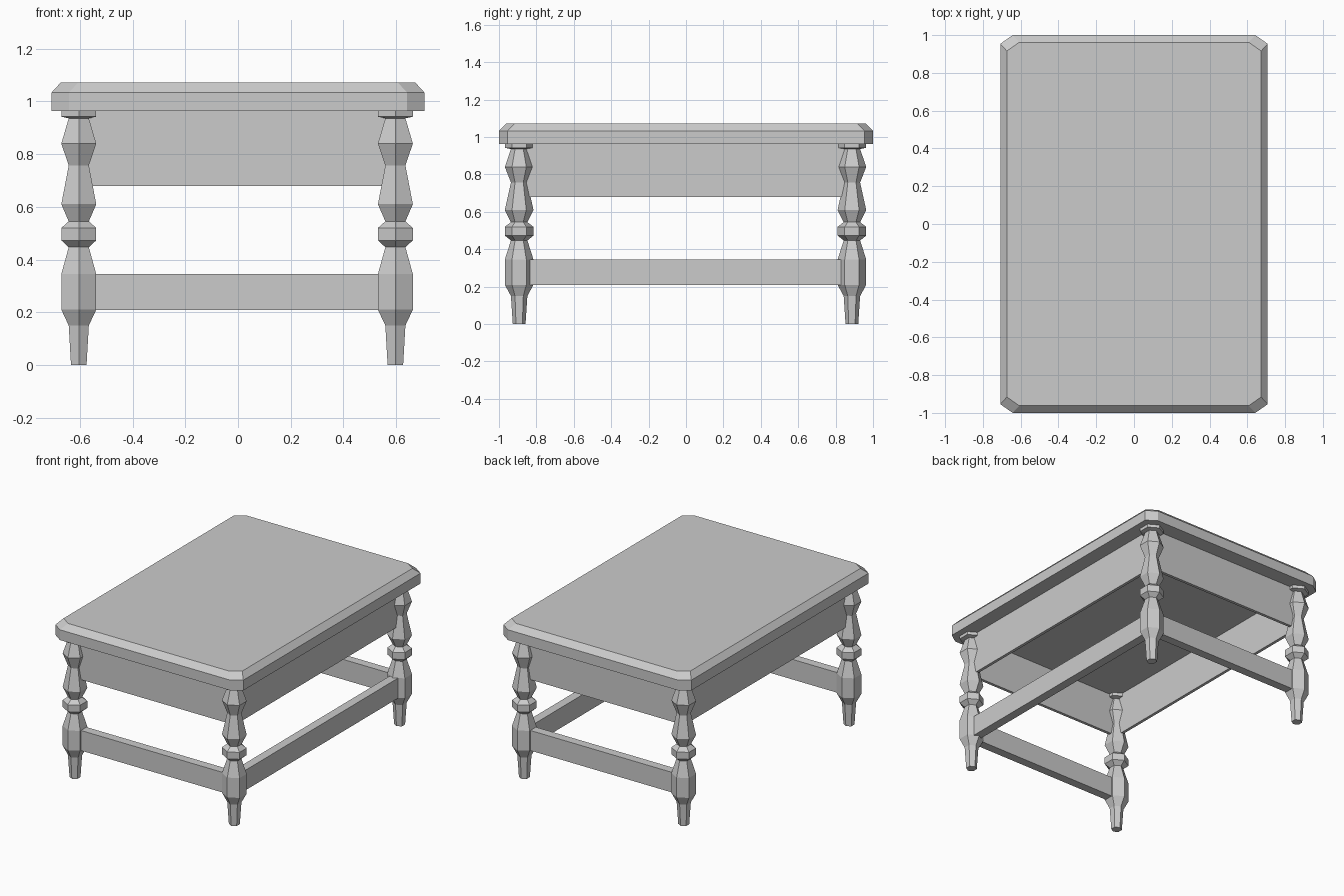
import bpy
import bmesh
from math import cos, sin, pi

cube = bpy.data.objects.get("Cube")
if cube:
    bpy.data.objects.remove(cube, do_unlink=True)

GREY = (0.6, 0.6, 0.6, 1)
grey = bpy.data.materials.new("plain grey")
grey.use_nodes = True
grey.diffuse_color = GREY
grey.node_tree.nodes["Principled BSDF"].inputs["Base Color"].default_value = GREY


def loft(name, rings):
    """Skin a stack of matching rings and cap both ends."""
    bm = bmesh.new()
    loops = [[bm.verts.new(p) for p in ring] for ring in rings]
    n = len(loops[0])
    for low, high in zip(loops, loops[1:]):
        for i in range(n):
            j = (i + 1) % n
            bm.faces.new((low[i], low[j], high[j], high[i]))
    bm.faces.new(loops[0][::-1])
    bm.faces.new(loops[-1])
    bmesh.ops.recalc_face_normals(bm, faces=bm.faces[:])
    mesh = bpy.data.meshes.new(name)
    bm.to_mesh(mesh)
    bm.free()
    mesh.materials.append(grey)
    obj = bpy.data.objects.new(name, mesh)
    bpy.context.collection.objects.link(obj)
    return obj


def box(name, x, y, z):
    """Box from (min, max) ranges."""
    return loft(name, [[(x[0], y[0], h), (x[1], y[0], h),
                        (x[1], y[1], h), (x[0], y[1], h)] for h in z])


def clipped(x, y, cx, cy, z):
    """Rectangle with its corners cut off."""
    return [(x - cx, -y, z), (x, cy - y, z), (x, y - cy, z), (x - cx, y, z),
            (cx - x, y, z), (-x, y - cy, z), (-x, cy - y, z), (cx - x, -y, z)]


# Table top with clipped corners and a bevelled upper edge
loft("table_top", [clipped(0.708, 1.0, 0.066, 0.046, 0.963),
                   clipped(0.708, 1.0, 0.066, 0.046, 1.033),
                   clipped(0.673, 0.962, 0.066, 0.046, 1.071)])

# Turned six-sided legs
THIN, WIDE = 0.044, 0.0765
profile = [(0.034, 0), (THIN, 0.15), (WIDE, 0.21), (WIDE, 0.345), (THIN, 0.447),
           (WIDE, 0.473), (WIDE, 0.52), (THIN, 0.545), (WIDE, 0.61), (THIN, 0.757),
           (WIDE, 0.84), (THIN, 0.936), (WIDE, 0.942), (WIDE, 0.964)]
XS = {"right": -0.604, "left": 0.597}
YS = {"front": -0.892, "back": 0.887}
for end, y in YS.items():
    for side, x in XS.items():
        loft(f"{end}_{side}_leg",
             [[(x + r * sin(k * pi / 3), y + r * cos(k * pi / 3), z) for k in range(6)]
              for r, z in profile])

# Apron boards and stretchers between the leg centres
x_span, y_span = tuple(XS.values()), tuple(YS.values())
apron_z, rail_z = (0.68, 0.964), (0.208, 0.345)


def around(c, half):
    return (c - half, c + half)


for end, y in YS.items():
    box(f"{end}_apron", x_span, around(y, 0.01), apron_z)
    box(f"{end}_stretcher", x_span, around(y, 0.03), rail_z)
for side, x in XS.items():
    box(f"{side}_apron", around(x, 0.01), y_span, apron_z)
# One long side stays open
box("left_stretcher", around(XS["left"], 0.03), y_span, rail_z)
